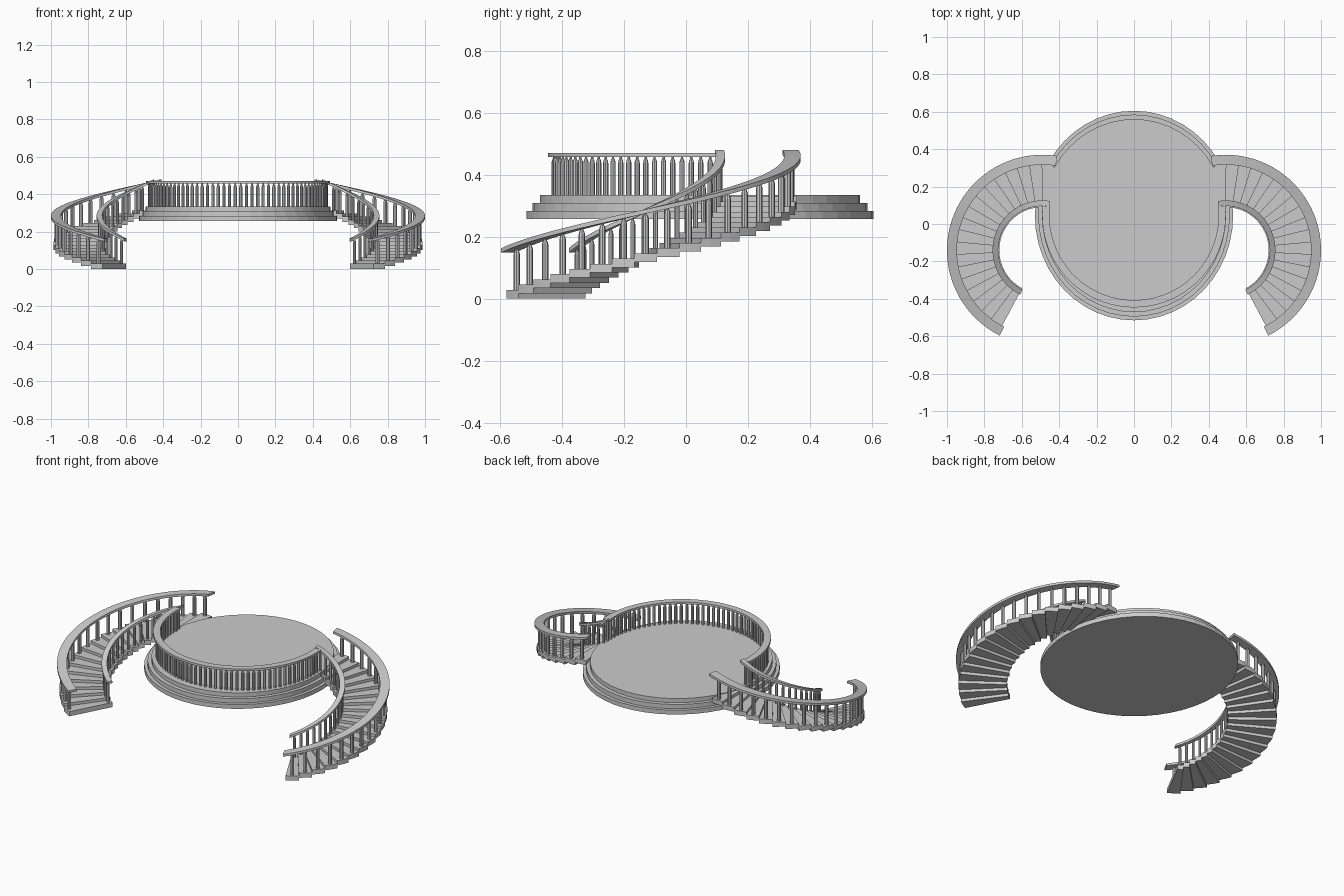
import bpy, bmesh
from math import sin, cos, radians, pi

if "Cube" in bpy.data.objects:
    bpy.data.objects.remove(bpy.data.objects["Cube"])

CX, CY = 0.49, -0.14          # centre of the right-hand stair curve
A0, A1, STEPS = -62.0, 98.0, 19
DA = (A1 - A0) / STEPS
RISE = 0.0168
PY = 0.045                    # platform centre in y


def finish(name, bm, mirror=False):
    bmesh.ops.recalc_face_normals(bm, faces=bm.faces)
    me = bpy.data.meshes.new(name)
    bm.to_mesh(me)
    bm.free()
    ob = bpy.data.objects.new(name, me)
    bpy.context.collection.objects.link(ob)
    if mirror:
        m = ob.modifiers.new("mirror", 'MIRROR')
        m.use_mirror_merge = False
    return ob


def sweep(bm, sections):
    """Skin a list of equal-size closed sections and cap both ends."""
    rows = [[bm.verts.new(p) for p in s] for s in sections]
    n = len(rows[0])
    for a, b in zip(rows, rows[1:]):
        for i in range(n):
            j = (i + 1) % n
            bm.faces.new((a[i], a[j], b[j], b[i]))
    bm.faces.new(rows[0])
    bm.faces.new(rows[-1][::-1])


def stair_pt(r, ang, z):
    a = radians(ang)
    return (CX + r * cos(a), CY + r * sin(a), z)


def arc_sections(r0, r1, a0, a1, n, zlo, zhi):
    out = []
    for i in range(n + 1):
        a = a0 + (a1 - a0) * i / n
        lo, hi = zlo(a), zhi(a)
        out.append([stair_pt(r0, a, lo), stair_pt(r1, a, lo),
                    stair_pt(r1, a, hi), stair_pt(r0, a, hi)])
    return out


def baluster(bm, x, y, z0, z1, r=0.0095):
    # straight post with a rounded head and a thin neck into the rail
    h = z1 - z0
    prof = [(r, 0), (r, h - 0.022), (r * 0.8, h - 0.013), (r * 0.45, h - 0.007), (r * 0.45, h)]
    sweep(bm, [[(x + q * cos(k * pi / 4), y + q * sin(k * pi / 4), z0 + z)
                for k in range(8)] for q, z in prof])


def rail_top(a):
    return 0.165 + (a - A0) / (A1 - A0) * 0.312


# platform: three stacked elliptical discs
for name, rx, ry, z0, z1 in (("platform_lower", 0.53, 0.56, 0.257, 0.283),
                             ("platform_middle", 0.512, 0.54, 0.283, 0.309),
                             ("platform_top", 0.492, 0.516, 0.309, 0.334)):
    bm = bmesh.new()
    sweep(bm, [[(rx * cos(k * pi / 24), PY + ry * sin(k * pi / 24), z)
                for k in range(48)] for z in (z0, z1)])
    finish(name, bm)

# platform handrail along the front half
bm = bmesh.new()
secs = []
for i in range(41):
    a = radians(-186 + 192 * i / 40)
    secs.append([(rx * cos(a), PY + ry * sin(a), z) for rx, ry, z in
                 ((0.452, 0.452, 0.457), (0.491, 0.491, 0.457),
                  (0.491, 0.491, 0.47), (0.452, 0.452, 0.47))])
sweep(bm, secs)
finish("platform_handrail", bm)

# platform balusters
bm = bmesh.new()
for i in range(52):
    a = radians(-184 + 188 * i / 51)
    baluster(bm, 0.471 * cos(a), PY + 0.471 * sin(a), 0.332, 0.459, 0.0085)
finish("platform_balusters", bm)

# curved stair treads
bm = bmesh.new()
for i in range(STEPS):
    top = 0.028 + RISE * i
    a = A0 + DA * i
    sweep(bm, arc_sections(0.23, 0.497, a, a + DA, 2,
                           lambda _: top - 0.028, lambda _: top))
finish("stair_treads", bm, True)

# stair handrails
for name, r0, r1 in (("outer_handrail", 0.457, 0.51), ("inner_handrail", 0.236, 0.266)):
    bm = bmesh.new()
    sweep(bm, arc_sections(r0, r1, A0 - 1.5, A1 + 1, 38,
                           lambda a: rail_top(a) - 0.014, rail_top))
    finish(name, bm, True)

# stair balusters, one per tread on each side
for name, r, w in (("outer_balusters", 0.48, 0.0105), ("inner_balusters", 0.25, 0.008)):
    bm = bmesh.new()
    for i in range(STEPS):
        a = A0 + DA * (i + 0.5)
        x, y, _ = stair_pt(r, a, 0)
        baluster(bm, x, y, 0.026 + RISE * i, rail_top(a) - 0.01, w)
    finish(name, bm, True)
